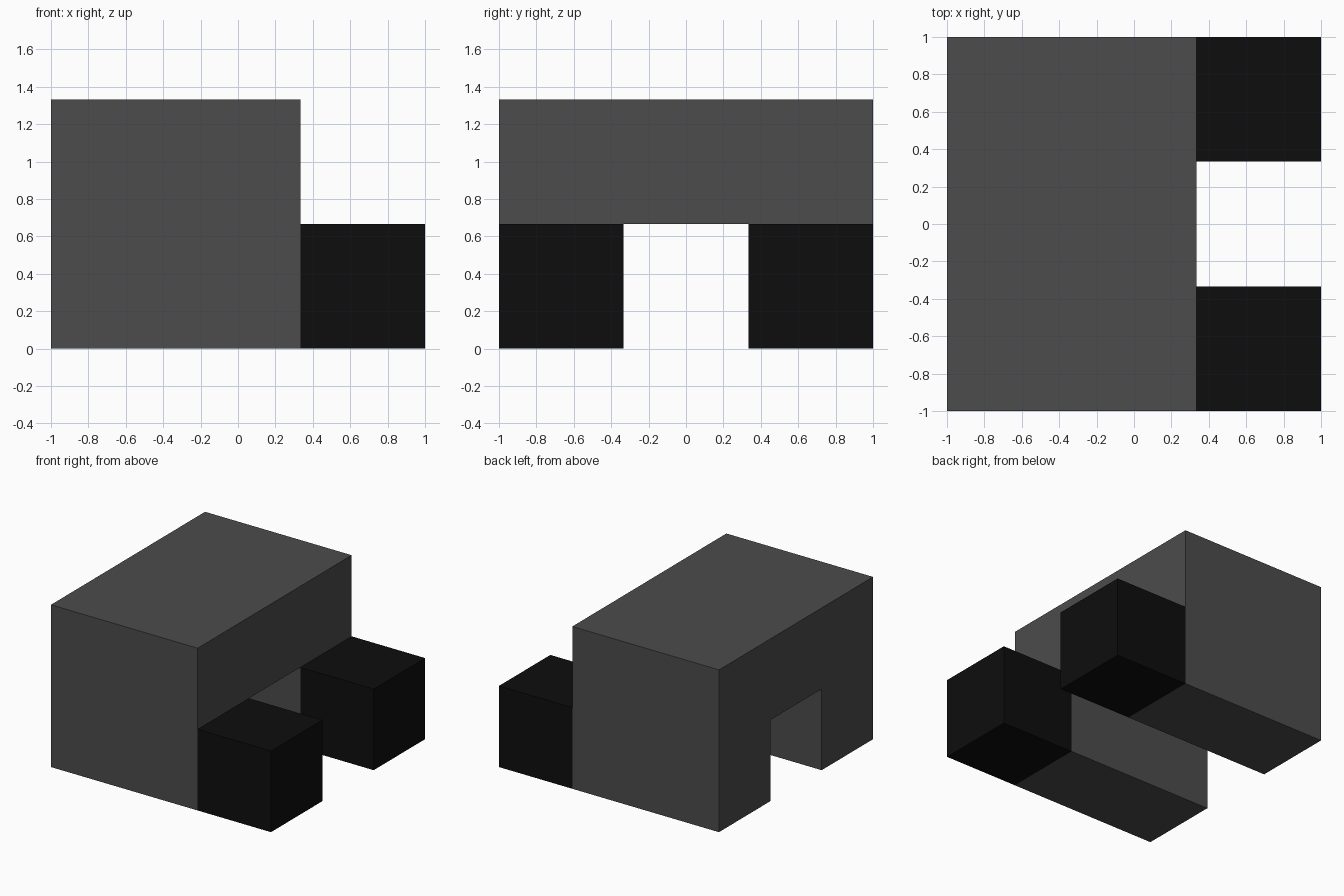
import bpy
import bmesh

if "Cube" in bpy.data.objects:
    bpy.data.objects.remove(bpy.data.objects["Cube"])

U = 2 / 3  # module: every part is a multiple of this


def material(name, value):
    m = bpy.data.materials.new(name)
    m.diffuse_color = (value, value, value, 1)
    m.use_nodes = True
    m.node_tree.nodes["Principled BSDF"].inputs["Base Color"].default_value = m.diffuse_color
    return m


def prism(name, profile, x0, x1, mat):
    """Extrude a (y, z) outline along x from x0 to x1."""
    bm = bmesh.new()
    face = bm.faces.new([bm.verts.new((x0, y, z)) for y, z in profile])
    ext = bmesh.ops.extrude_face_region(bm, geom=[face])
    verts = [g for g in ext["geom"] if isinstance(g, bmesh.types.BMVert)]
    bmesh.ops.translate(bm, verts=verts, vec=(x1 - x0, 0, 0))
    bmesh.ops.recalc_face_normals(bm, faces=bm.faces)
    mesh = bpy.data.meshes.new(name)
    bm.to_mesh(mesh)
    bm.free()
    mesh.materials.append(mat)
    obj = bpy.data.objects.new(name, mesh)
    bpy.context.collection.objects.link(obj)
    return obj


grey = material("dark grey", 0.072)
black = material("black", 0.0042)

# Arched body: block with a square tunnel running along x
arch = [(-1, 0), (-U / 2, 0), (-U / 2, U), (U / 2, U),
        (U / 2, 0), (1, 0), (1, 2 * U), (-1, 2 * U)]
prism("body", arch, -1, U / 2, grey)

# Two black feet projecting to the right
for name, side in (("front_foot", -1), ("back_foot", 1)):
    inner, outer = side * U / 2, side
    prism(name, [(inner, 0), (outer, 0), (outer, U), (inner, U)], U / 2, 1, black)
